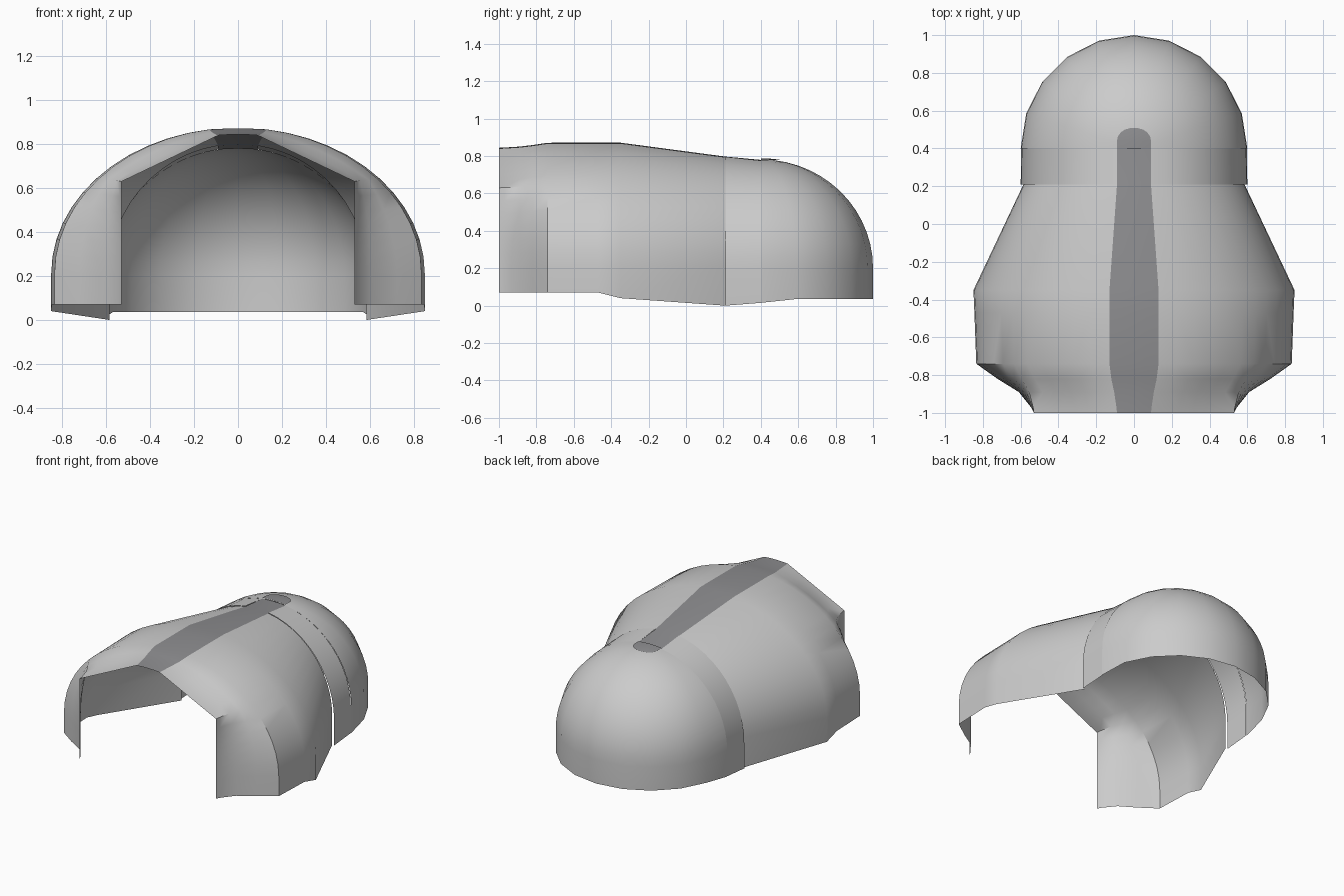
import bpy
from math import sin, cos, pi, radians, acos, sqrt

if "Cube" in bpy.data.objects:
    bpy.data.objects.remove(bpy.data.objects["Cube"])

grey = bpy.data.materials.new("strip_grey")
grey.diffuse_color = (0.27, 0.27, 0.28, 1)
grey.use_nodes = True
grey.node_tree.nodes["Principled BSDF"].inputs["Base Color"].default_value = grey.diffuse_color
N = 12  # arc segments from side wall to strip edge


def loft(name, rows, mirror=True, mat=None):
    """Sheet through equal-length rows of points, mirrored over x."""
    n = len(rows[0])
    verts = [p for r in rows for p in r]
    faces = [(i * n + j, i * n + j + 1, (i + 1) * n + j + 1, (i + 1) * n + j)
             for i in range(len(rows) - 1) for j in range(n - 1)]
    me = bpy.data.meshes.new(name)
    me.from_pydata(verts, [], faces)
    ob = bpy.data.objects.new(name, me)
    bpy.context.collection.objects.link(ob)
    bpy.ops.object.select_all(action='DESELECT')
    bpy.context.view_layer.objects.active = ob
    ob.select_set(True)
    if mirror:
        m = ob.modifiers.new("mirror", 'MIRROR')
        m.merge_threshold = 0.002
        bpy.ops.object.modifier_apply(modifier="mirror")
    if mat:
        me.materials.append(mat)
    bpy.ops.object.shade_smooth_by_angle(angle=radians(35))
    return ob


def section(y, w, top, bottom, s, f=0.0, base=0.21):
    """Half arch from bottom edge to strip edge; f blends to the mouth shape."""
    end = acos(s / w)
    h = top - base
    pts = [(w * (1 - f) + 0.53 * f, y, bottom)]
    for i in range(N + 1):
        a = end * i / N
        x, z = w * cos(a), base + h * sin(a)
        k = N // 2
        if i <= k:
            mx, mz = 0.53, base + (0.63 - base) * i / k
        else:
            t = (i - k) / (N - k)
            mx, mz = 0.53 + (s - 0.53) * t, 0.63 + 0.21 * t
        pts.append((x + (mx - x) * f, y, z + (mz - z) * f))
    return pts


# y, half width, top, bottom, strip half width, mouth blend
body = [section(*r) for r in [
    (-1.0, 0.835, 0.87, 0.07, 0.09, 1.0),
    (-0.97, 0.835, 0.87, 0.07, 0.093, 0.95),
    (-0.89, 0.835, 0.87, 0.07, 0.105, 0.74),
    (-0.82, 0.835, 0.87, 0.07, 0.12, 0.37),
    (-0.74, 0.835, 0.875, 0.07, 0.13),
    (-0.47, 0.845, 0.875, 0.07, 0.13),
    (-0.35, 0.85, 0.875, 0.04, 0.13),
    (0.21, 0.585, 0.80, 0.0, 0.09)]]
loft("front_shell", body)

# Straight arch in front of the rounded end
arch = [section(0.21, 0.60, 0.803, 0.0, 0.09, 0, 0.18),
        section(0.40, 0.597, 0.782, 0.015, 0.09, 0, 0.2)]
loft("rear_arch", arch)

# Rounded end: quarter dome with a vertical skirt
R, H, CY, CZ = 0.6, 0.582, 0.4, 0.2
dome = []
for i in range(6):
    a = pi / 2 * i / 5
    low = 0.015 if i == 0 else 0.035
    row = [(R * cos(a), CY + R * sin(a), low)]
    for j in range(15):
        e = pi / 2 * j / 14 if j < 14 else pi / 2 - 0.001
        row.append((R * cos(e) * cos(a), CY + R * cos(e) * sin(a), CZ + H * sin(e)))
    dome.append(row)
loft("rear_dome", dome)

# Grey centre strip following the ridge
strip = []
for r in body + arch[1:]:
    x, y, z = r[-1]
    rise = 0.004
    strip.append([(-x, y, z), (-x / 2, y, z + rise * 0.75), (0, y, z + rise),
                  (x / 2, y, z + rise * 0.75), (x, y, z)])
loft("centre_strip", strip, False, grey)

# Rounded tip of the strip, lying just above the dome
tip = []
for y, s in [(0.40, 0.09), (0.44, 0.09), (0.465, 0.085), (0.485, 0.07),
             (0.50, 0.048), (0.508, 0.02)]:
    tip.append([(s * k, y, CZ + 0.006 + H * sqrt(1 - ((s * k) ** 2 + (y - CY) ** 2) / R ** 2))
                for k in (-1, -0.5, 0, 0.5, 1)])
loft("strip_tip", tip, False, grey)
